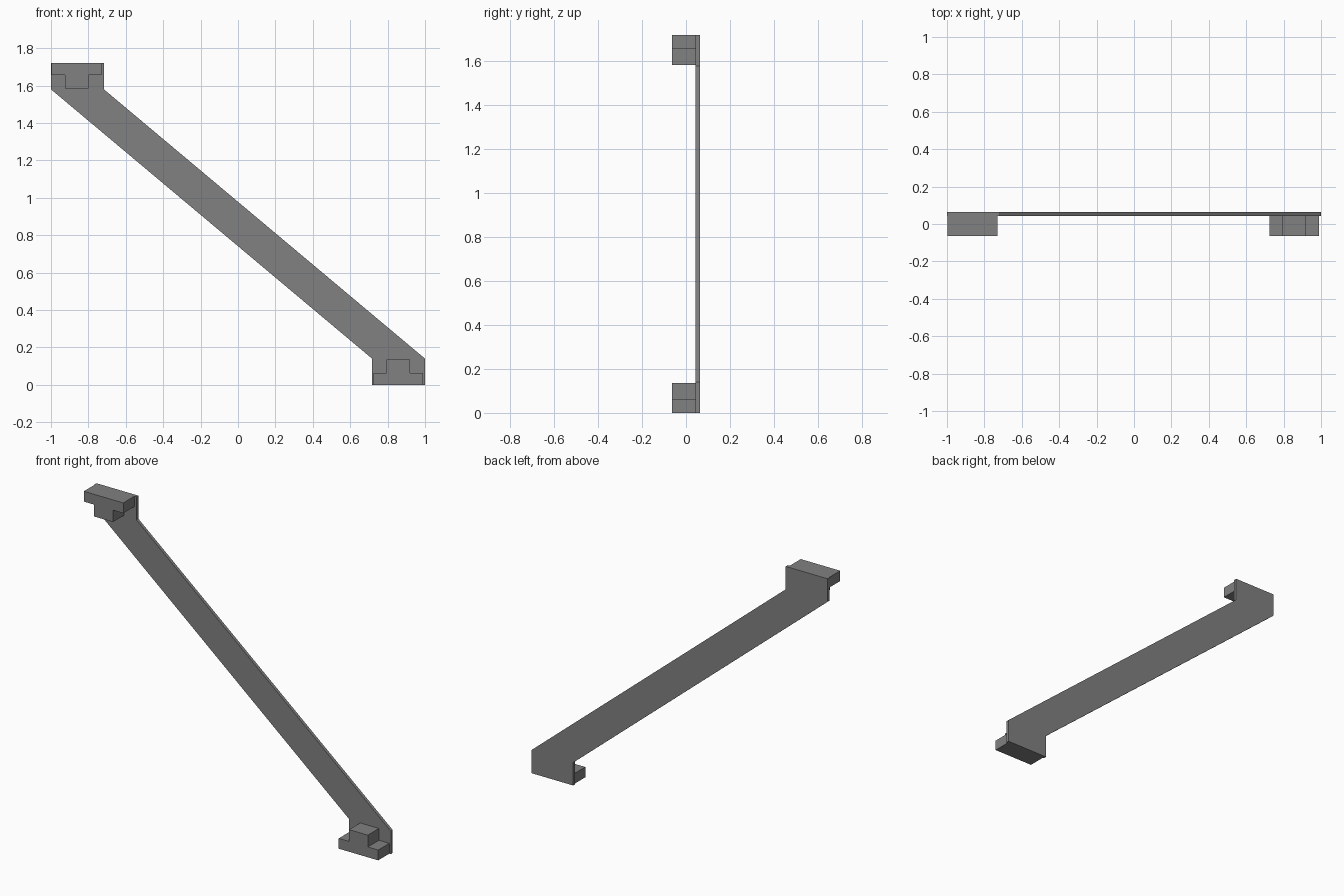
import bpy
import bmesh

if "Cube" in bpy.data.objects:
    bpy.data.objects.remove(bpy.data.objects["Cube"])

grey = bpy.data.materials.new("plain grey")
grey.diffuse_color = (0.22, 0.22, 0.22, 1)
grey.use_nodes = True
grey.node_tree.nodes["Principled BSDF"].inputs["Base Color"].default_value = grey.diffuse_color


def extrude_profile(name, points, y0, y1):
    """Solid made from an x-z outline running from y0 to y1."""
    bm = bmesh.new()
    face = bm.faces.new([bm.verts.new((x, y0, z)) for x, z in points])
    res = bmesh.ops.extrude_face_region(bm, geom=[face])
    verts = [g for g in res["geom"] if isinstance(g, bmesh.types.BMVert)]
    bmesh.ops.translate(bm, verts=verts, vec=(0, y1 - y0, 0))
    bmesh.ops.recalc_face_normals(bm, faces=bm.faces)
    mesh = bpy.data.meshes.new(name)
    bm.to_mesh(mesh)
    bm.free()
    mesh.materials.append(grey)
    obj = bpy.data.objects.new(name, mesh)
    bpy.context.collection.objects.link(obj)
    return obj


HEIGHT = 1.72
BACK, PLATE_FRONT, FRONT = 0.063, 0.044, -0.063

# Slanted strap: the lower half outline, repeated turned by half a circle
half = [(-1, 1.58), (0.717, 0.14), (0.717, 0), (1, 0)]
outline = half + [(-x, HEIGHT - z) for x, z in half]
extrude_profile("diagonal_plate", outline, PLATE_FRONT, BACK)


# Stepped end blocks, the upper one upside down
def end_block(name, centre, base, up):
    bar, stem, step, top = 0.133, 0.063, 0.063, 0.135
    side = [(bar, 0), (bar, step), (stem, step), (stem, top)]
    pts = side + [(-x, z) for x, z in reversed(side)]
    extrude_profile(name, [(centre + x, base + up * z) for x, z in pts],
                    FRONT, PLATE_FRONT)


end_block("lower_block", 0.857, 0, 1)
end_block("upper_block", -0.863, HEIGHT, -1)
